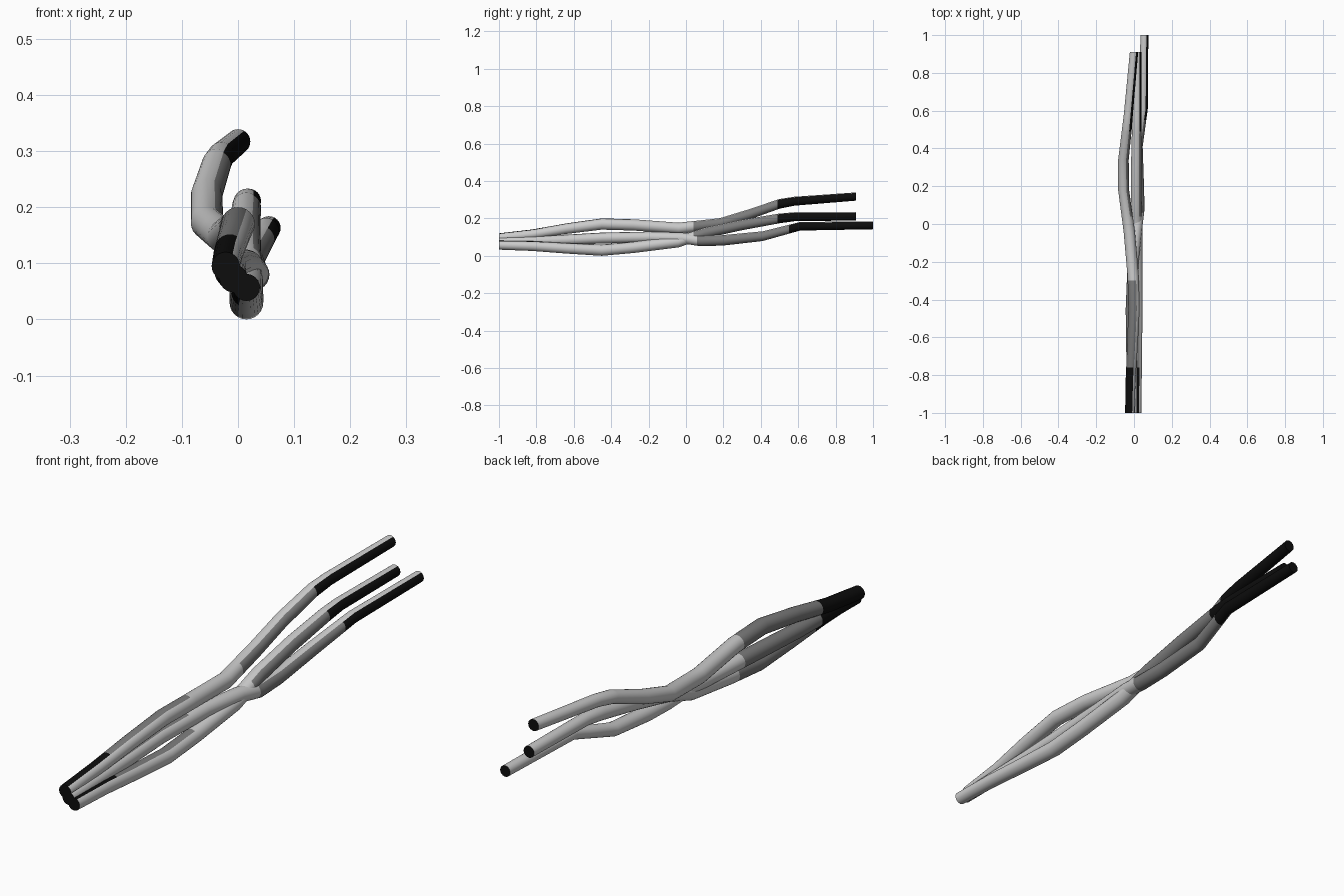
import bpy, bmesh, math

if "Cube" in bpy.data.objects:
    bpy.data.objects.remove(bpy.data.objects["Cube"])

SIDES = 24


def colour(name, v):
    m = bpy.data.materials.new(name)
    m.diffuse_color = (v, v, v, 1)
    m.use_nodes = True
    m.node_tree.nodes["Principled BSDF"].inputs["Base Color"].default_value = m.diffuse_color
    return m


MATS = [colour("light_grey", 0.6), colour("mid_grey", 0.2), colour("black", 0.004)]


def sample(path, y):
    """Interpolate (x, z, radius) of a path at y."""
    for a, b in zip(path, path[1:]):
        if a[0] <= y <= b[0]:
            t = (y - a[0]) / (b[0] - a[0])
            return [a[i] + (b[i] - a[i]) * t for i in (1, 2, 3)]
    return list(path[-1][1:])


def strand(name, path, back_grey, back_black):
    front_black, front_grey = -0.76, -0.3
    stops = sorted({p[0] for p in path} | {front_black, front_grey, back_grey, back_black})
    bm = bmesh.new()
    rings = []
    for y in stops:
        x, z, r = sample(path, y)
        rings.append([bm.verts.new((x + r * math.cos(2 * math.pi * i / SIDES), y,
                                    z + r * math.sin(2 * math.pi * i / SIDES)))
                      for i in range(SIDES)])
    # tube walls, coloured by length zone and by which half they are on
    for k in range(len(rings) - 1):
        mid = (stops[k] + stops[k + 1]) / 2
        for i in range(SIDES):
            j = (i + 1) % SIDES
            f = bm.faces.new((rings[k][i], rings[k + 1][i], rings[k + 1][j], rings[k][j]))
            a = 2 * math.pi * (i + 0.5) / SIDES
            upper_left = -0.866 * math.cos(a) + 0.5 * math.sin(a) > 0
            if upper_left:
                f.material_index = 2 if mid < front_black else 1 if mid < front_grey else 0
            else:
                f.material_index = 2 if mid > back_black else 1 if mid > back_grey else 0
    # black end caps
    for ring in (rings[0], rings[-1]):
        bm.faces.new(ring).material_index = 2
    bmesh.ops.recalc_face_normals(bm, faces=bm.faces)
    me = bpy.data.meshes.new(name)
    bm.to_mesh(me)
    bm.free()
    for m in MATS:
        me.materials.append(m)
    ob = bpy.data.objects.new(name, me)
    bpy.context.collection.objects.link(ob)
    bpy.context.view_layer.objects.active = ob
    ob.select_set(True)
    bpy.ops.object.shade_smooth_by_angle(angle=math.radians(40))
    ob.select_set(False)


# Paths as (y, x, z, radius)
strand("upper_strand", [
    (-1, -0.022, 0.095, 0.025), (-0.82, -0.018, 0.115, 0.026), (-0.64, -0.008, 0.145, 0.028),
    (-0.45, 0.0, 0.17, 0.03), (-0.28, -0.004, 0.165, 0.03), (-0.04, -0.025, 0.147, 0.03),
    (0.18, -0.055, 0.172, 0.029), (0.34, -0.056, 0.222, 0.028), (0.5, -0.038, 0.278, 0.026),
    (0.58, -0.03, 0.292, 0.024), (0.91, 0.0, 0.317, 0.022)], 0.04, 0.49)

strand("lower_strand", [
    (-1, 0.015, 0.057, 0.024), (-0.82, 0.015, 0.052, 0.026), (-0.64, 0.015, 0.04, 0.028),
    (-0.45, 0.015, 0.03, 0.03), (-0.28, 0.015, 0.045, 0.03), (-0.04, 0.014, 0.075, 0.03),
    (0.1, 0.012, 0.122, 0.029), (0.3, 0.012, 0.165, 0.028), (0.5, 0.015, 0.2, 0.026),
    (0.58, 0.016, 0.209, 0.024), (0.91, 0.019, 0.211, 0.022)], 0.04, 0.49)

strand("middle_strand", [
    (-1, -0.008, 0.073, 0.025), (-0.64, -0.014, 0.085, 0.028), (-0.45, -0.015, 0.095, 0.029),
    (-0.2, -0.005, 0.1, 0.029), (-0.02, 0.015, 0.095, 0.029), (0.08, 0.027, 0.08, 0.029),
    (0.2, 0.025, 0.083, 0.028), (0.41, 0.02, 0.105, 0.026), (0.61, 0.05, 0.158, 0.023),
    (1, 0.055, 0.163, 0.021)], 0.06, 0.55)
